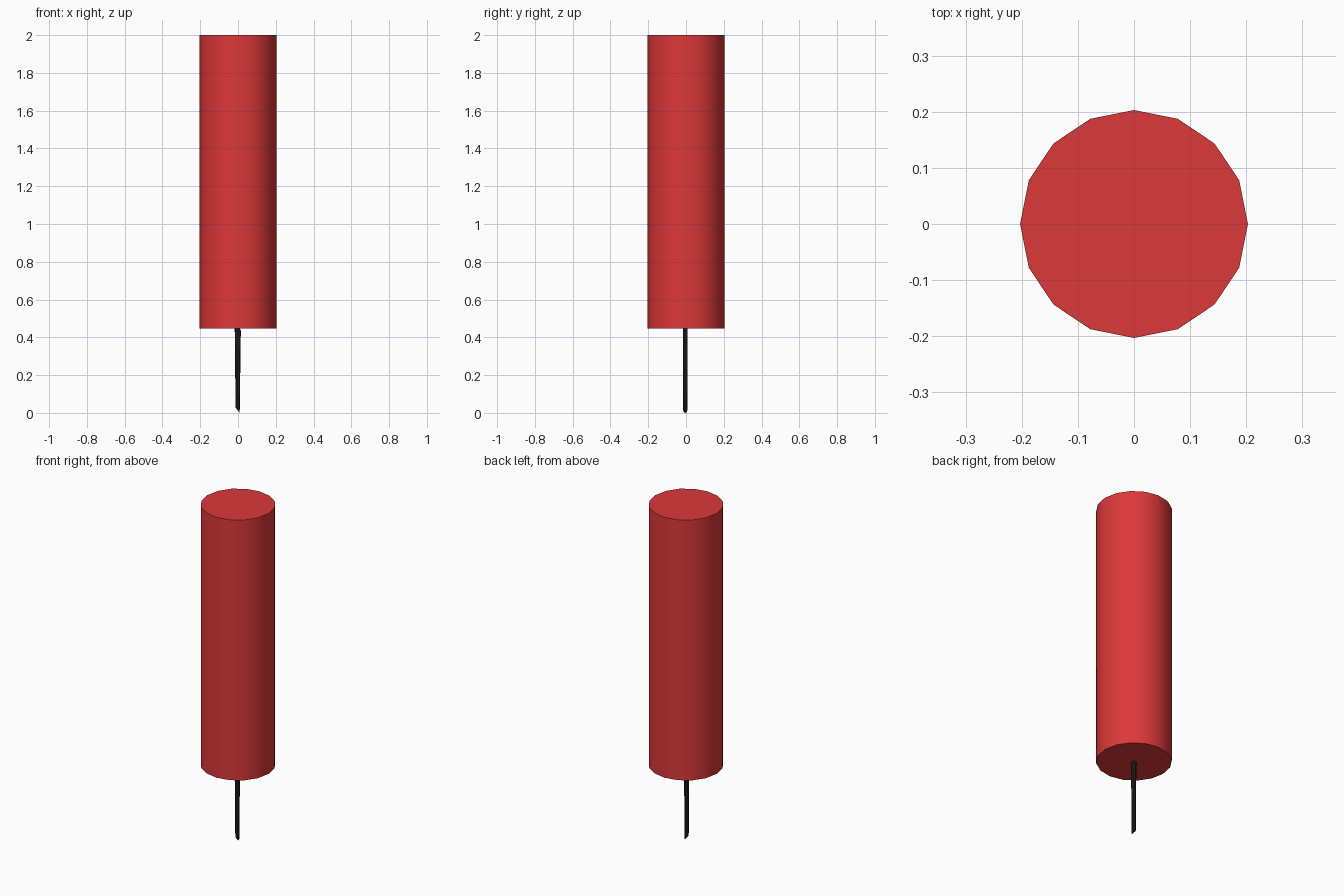
import bpy, bmesh, math

if "Cube" in bpy.data.objects:
    bpy.data.objects.remove(bpy.data.objects["Cube"])


def material(name, rgb):
    m = bpy.data.materials.new(name)
    m.diffuse_color = (*rgb, 1)
    m.use_nodes = True
    m.node_tree.nodes["Principled BSDF"].inputs["Base Color"].default_value = m.diffuse_color
    return m


def loft(name, rings, mat):
    """Skin a stack of closed rings and cap both ends."""
    bm = bmesh.new()
    loops = [[bm.verts.new(p) for p in ring] for ring in rings]
    n = len(loops[0])
    for a, b in zip(loops, loops[1:]):
        for i in range(n):
            j = (i + 1) % n
            bm.faces.new((a[i], a[j], b[j], b[i]))
    bm.faces.new(loops[0][::-1])
    bm.faces.new(loops[-1])
    bmesh.ops.recalc_face_normals(bm, faces=bm.faces)
    mesh = bpy.data.meshes.new(name)
    bm.to_mesh(mesh)
    bm.free()
    mesh.materials.append(mat)
    obj = bpy.data.objects.new(name, mesh)
    bpy.context.collection.objects.link(obj)
    bpy.context.view_layer.objects.active = obj
    obj.select_set(True)
    bpy.ops.object.shade_smooth_by_angle(angle=math.radians(35))
    obj.select_set(False)
    return obj


def ring(cx, cy, z, rx, ry, sides, slant=0):
    """Horizontal ring; slant raises its left side and lowers its right."""
    pts = []
    for i in range(sides):
        a = 2 * math.pi * i / sides
        pts.append((cx + rx * math.cos(a), cy + ry * math.sin(a),
                    z - slant * math.cos(a)))
    return pts


red = material("red paper", (0.72, 0.04, 0.04))
black = material("black cord", (0.015, 0.015, 0.016))

# Main stick
loft("stick", [ring(0, 0, z, 0.203, 0.203, 16) for z in (0.447, 2.0)], red)

# Slightly bent fuse with slanted cut end, its top tucked inside the stick
loft("fuse", [
    ring(-0.002, -0.004, 0.014, 0.011, 0.011, 8, 0.014),
    ring(-0.001, -0.004, 0.430, 0.016, 0.0125, 8, -0.006),
    ring(-0.007, -0.004, 0.455, 0.012, 0.0125, 8),
], black)
